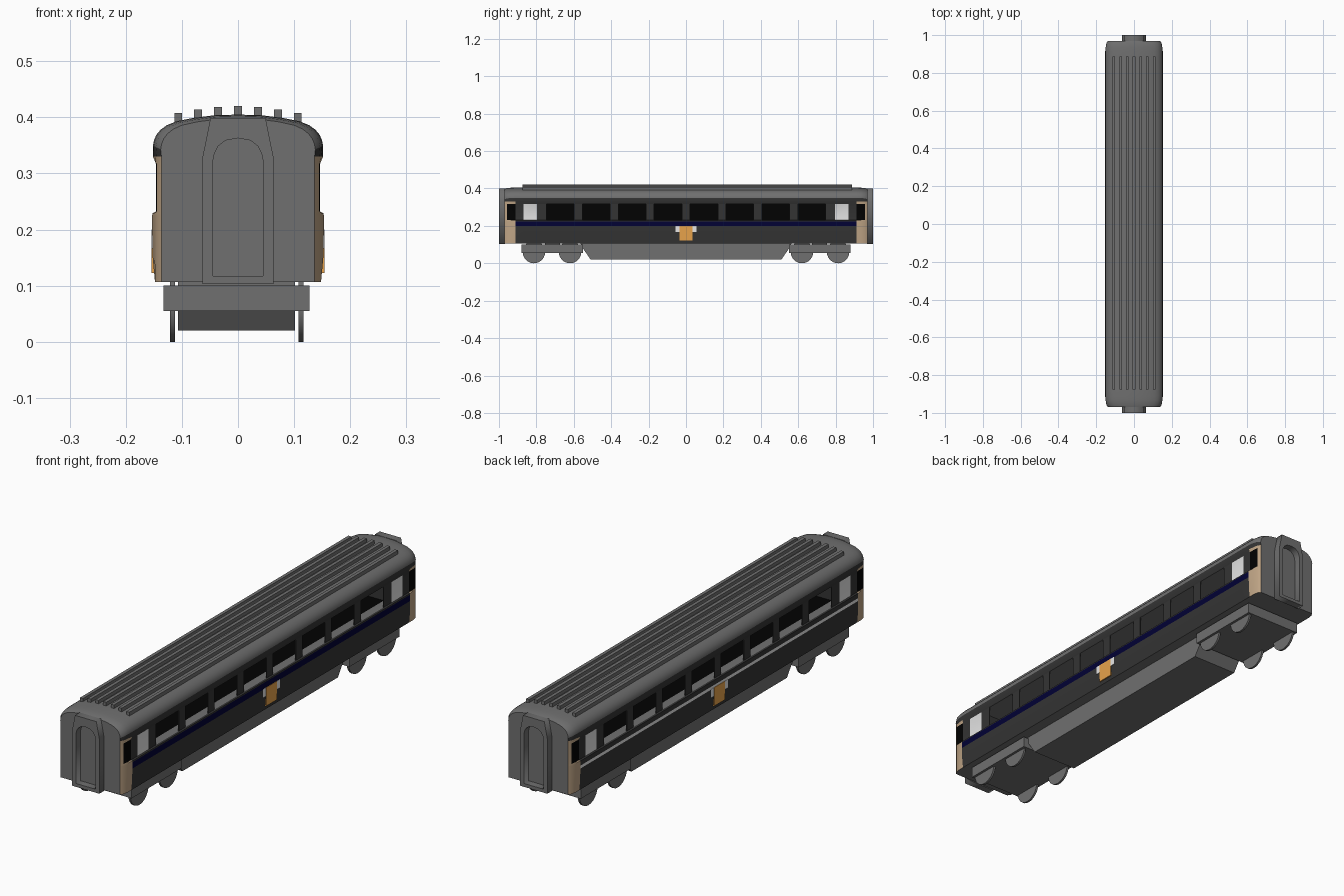
import bpy, bmesh, math
from mathutils import Matrix, Vector

cube = bpy.data.objects.get("Cube")
if cube:
    bpy.data.objects.remove(cube, do_unlink=True)


def material(name, r, g, b):
    m = bpy.data.materials.new(name)
    m.use_nodes = True
    m.diffuse_color = (r, g, b, 1)
    m.node_tree.nodes["Principled BSDF"].inputs["Base Color"].default_value = (r, g, b, 1)
    return m


GREY = material("mid_grey", 0.16, 0.16, 0.16)
DARK = material("dark_grey", 0.034, 0.034, 0.034)
BLACK = material("glass_black", 0.0005, 0.0005, 0.0005)
BLUE = material("navy_blue", 0.0005, 0.0005, 0.035)
TAN = material("door_tan", 0.53, 0.38, 0.24)
WHITE = material("frosted_white", 0.95, 0.95, 0.95)
ORANGE = material("orange", 0.9, 0.41, 0.08)


def finish(name, bm, mats, smooth=False):
    bmesh.ops.recalc_face_normals(bm, faces=bm.faces)
    mesh = bpy.data.meshes.new(name)
    bm.to_mesh(mesh)
    bm.free()
    for m in mats:
        mesh.materials.append(m)
    ob = bpy.data.objects.new(name, mesh)
    bpy.context.collection.objects.link(ob)
    if smooth:
        bpy.ops.object.select_all(action="DESELECT")
        ob.select_set(True)
        bpy.context.view_layer.objects.active = ob
        bpy.ops.object.shade_smooth_by_angle(angle=math.radians(30))
    return ob


def box(name, x, y, z, mat):
    bm = bmesh.new()
    bmesh.ops.create_cube(bm, size=1)
    for v in bm.verts:
        v.co = Vector([a[0] + (c + 0.5) * (a[1] - a[0]) for a, c in zip((x, y, z), v.co)])
    return finish(name, bm, [mat])


# Coach body: cross-section lofted along y, coloured by band and position
half = [(0.148, 0.107), (0.152, 0.15), (0.153, 0.198), (0.153, 0.21), (0.153, 0.224),
        (0.1525, 0.229), (0.1465, 0.232), (0.1465, 0.318), (0.1515, 0.33), (0.1515, 0.35),
        (0.1495, 0.36), (0.1455, 0.369), (0.138, 0.378), (0.127, 0.386), (0.11, 0.393),
        (0.08, 0.399), (0.04, 0.404), (0, 0.405)]
ring = half + [(-x, z) for x, z in reversed(half[:-1])]
n = len(ring)
STRIPES, WINDOW, EAVE, CREST = (2, 3), 6, 8, len(half) - 1
SLOTS = [GREY, DARK, BLACK, BLUE, TAN, WHITE]
GLAZED = 0.797
# y, width scale and roof drop of the rounded ends
ends = [(0.97, 0.91, 0.007), (0.957, 0.965, 0.003), (0.935, 0.99, 0.001),
        (0.912, 1, 0), (0.87, 1, 0), (GLAZED, 1, 0)]
stations = sorted((s * y, w, d) for y, w, d in ends for s in (-1, 1))


def body_point(x, z, y, w, drop):
    # the roof shrinks towards the ends, the walls flatten to a plane
    if z > 0.34:
        return (x * w, y, z - drop)
    limit = 0.15 * w if w < 1 else 1
    return (max(-limit, min(limit, x)), y, z)


def body_colour(k, y):
    right = k < CREST
    band = k if right else 2 * CREST - 1 - k
    if band < 0 or band > EAVE:
        return GREY
    y = abs(y)
    if y > 0.912 and band < EAVE:
        return BLACK if band == WINDOW and y < 0.957 else TAN
    if band in STRIPES:
        # the stripe is broad and blue on one side, narrow and pale on the other
        return BLUE if right else WHITE if band == STRIPES[0] else DARK
    if band == WINDOW and y < 0.87:
        return WHITE if y > GLAZED else BLACK
    return DARK


bm = bmesh.new()
loops = [[bm.verts.new(body_point(x, z, *st)) for x, z in ring] for st in stations]
glazing = []
for (a, b), (sa, sb) in zip(zip(loops, loops[1:]), zip(stations, stations[1:])):
    mid = (sa[0] + sb[0]) / 2
    for k in range(n):
        j = (k + 1) % n
        f = bm.faces.new((a[k], a[j], b[j], b[k]))
        colour = body_colour(k, mid)
        f.material_index = SLOTS.index(colour)
        if colour == BLACK and abs(mid) < GLAZED:
            glazing.append(f)
for loop in (loops[0], loops[-1]):
    bm.faces.new(loop)
bmesh.ops.recalc_face_normals(bm, faces=bm.faces)
# Open interior behind the windows: grey sill and ceiling, black beyond the sill
for depth, sill in ((0.035, GREY), (0.085, BLACK)):
    reveals = bmesh.ops.inset_individual(bm, faces=glazing, thickness=0, depth=-depth)["faces"]
    bm.normal_update()
    for f in reveals:
        up = f.normal.z
        colour = sill if up > 0.5 else GREY if up < -0.5 else DARK
        f.material_index = SLOTS.index(colour)
finish("coach_body", bm, SLOTS, smooth=True)

# Thin pillars dividing each side into eight windows
PITCH, OPENING = 0.192, 0.148
for s in (-1, 1):
    for i in range(-4, 5):
        y = PITCH * i
        near = max(y - (PITCH - OPENING) / 2, -GLAZED)
        far = min(y + (PITCH - OPENING) / 2, GLAZED)
        if i == -4:
            near = -GLAZED
        if i == 4:
            far = GLAZED
        box("window_pillar", sorted((s * 0.1435, s * 0.1465)), (near, far), (0.232, 0.318), DARK)

# Roof ribs, stepping down with the roof curve
for i in range(-3, 4):
    x = 0.0355 * i
    top = 0.42 - 0.0014 * i * i
    box("roof_rib", (x - 0.007, x + 0.007), (-0.875, 0.887), (top - 0.03, top), GREY)

# Gangway frames with an arched opening at each end
outer = [(0.063, 0.103), (0.063, 0.33), (0.049, 0.399)]
arch = [(0.045, 0.117), (0.045, 0.32), (0.042, 0.336), (0.035, 0.349), (0.022, 0.359), (0, 0.363)]
for end, side in (("front", -1), ("back", 1)):
    curve = bpy.data.curves.new("gangway", "CURVE")
    curve.dimensions = "2D"
    curve.fill_mode = "BOTH"
    curve.extrude = 0.0155
    for pts in (outer, arch):
        full = pts + [(-x, z) for x, z in reversed(pts) if x > 0]
        spline = curve.splines.new("POLY")
        spline.points.add(len(full) - 1)
        for p, (x, z) in zip(spline.points, full):
            p.co = (x, z, 0, 1)
        spline.use_cyclic_u = True
    temp = bpy.data.objects.new("gangway_curve", curve)
    bpy.context.collection.objects.link(temp)
    bpy.context.view_layer.update()
    mesh = bpy.data.meshes.new_from_object(temp.evaluated_get(bpy.context.evaluated_depsgraph_get()))
    bpy.data.objects.remove(temp, do_unlink=True)
    mesh.transform(Matrix.Translation((0, side * 0.9845, 0)) @ Matrix.Rotation(math.pi / 2, 4, "X"))
    mesh.materials.clear()
    mesh.materials.append(GREY)
    gangway = bpy.data.objects.new(end + "_gangway", mesh)
    bpy.context.collection.objects.link(gangway)

# Underfloor equipment skirt with sloping ends
bm = bmesh.new()
skirt = [(-0.565, 0.108), (-0.555, 0.085), (-0.51, 0.02), (0.51, 0.02), (0.555, 0.085), (0.565, 0.108)]
face = bm.faces.new([bm.verts.new((-0.107, y, z)) for y, z in skirt])
out = bmesh.ops.extrude_face_region(bm, geom=[face])["geom"]
bmesh.ops.translate(bm, vec=(0.209, 0, 0), verts=[g for g in out if isinstance(g, bmesh.types.BMVert)])
finish("underfloor_skirt", bm, [GREY])

# Bogies and wheels
for end, side in (("front", -1), ("back", 1)):
    ys = sorted((side * 0.55, side * 0.88))
    box(end + "_bogie_frame", (-0.133, 0.127), ys, (0.055, 0.1), GREY)
    mid = side * 0.715
    box(end + "_bogie_pivot", (-0.107, 0.102), (mid - 0.04, mid + 0.04), (0.095, 0.11), GREY)
    for y in (0.62, 0.813):
        for x in (-0.117, 0.112):
            bm = bmesh.new()
            spin = Matrix.Translation((x, side * y, 0.06)) @ Matrix.Rotation(math.pi / 2, 4, "Y")
            bmesh.ops.create_cone(bm, cap_ends=True, segments=24, radius1=0.06, radius2=0.06,
                                  depth=0.009, matrix=spin)
            finish(end + "_wheel", bm, [GREY], smooth=True)

# Orange panels with pale flanks at the middle of each side
for s in (-1, 1):
    box("side_panel", sorted((s * 0.149, s * 0.1545)), (-0.035, 0.035), (0.123, 0.2), ORANGE)
    for t in (-1, 1):
        box("panel_flank", sorted((s * 0.149, s * 0.154)), sorted((t * 0.035, t * 0.055)),
            (0.166, 0.2), WHITE)
